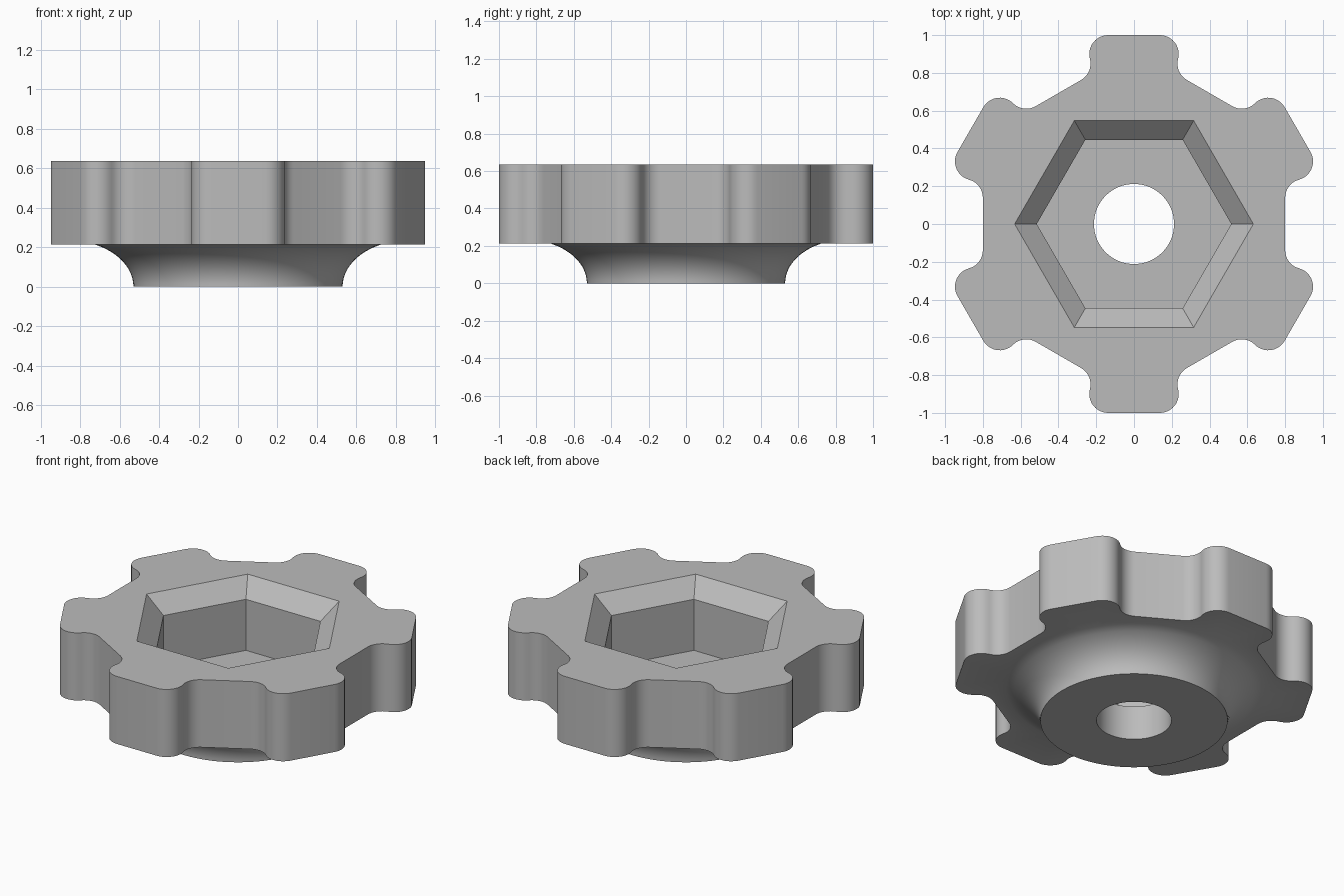
import bpy
import bmesh
from math import radians, cos, sin, sqrt, pi
from mathutils import Matrix, Vector

cube = bpy.data.objects.get("Cube")
if cube:
    bpy.data.objects.remove(cube, do_unlink=True)

TOP, PLATE, CHAMFER = 0.635, 0.213, 0.103
HOLE, SEGMENTS = 0.212, 96

grey = bpy.data.materials.new("plain grey")
grey.use_nodes = True
colour = (0.5, 0.5, 0.5, 1)
grey.diffuse_color = colour
grey.node_tree.nodes["Principled BSDF"].inputs["Base Color"].default_value = colour

bm = bmesh.new()


def arc(cx, cy, r, start, end, steps):
    angles = [radians(start + (end - start) * i / steps) for i in range(steps + 1)]
    return [Vector((cx + r * cos(a), cy + r * sin(a))) for a in angles]


def circle(r, count=SEGMENTS):
    return [Vector((r * cos(2 * pi * i / count), r * sin(2 * pi * i / count)))
            for i in range(count)]


def ring(points, z):
    """Closed loop of vertices at one height."""
    verts = [bm.verts.new((p.x, p.y, z)) for p in points]
    for a, b in zip(verts, verts[1:] + verts[:1]):
        bm.edges.new((a, b))
    return verts


def wall(a, b):
    """Quads between two loops of the same length."""
    n = len(a)
    for i in range(n):
        j = (i + 1) % n
        bm.faces.new((a[i], a[j], b[j], b[i]))


def cap(outer, inner):
    """Flat face between an outer loop and a hole."""
    edges = []
    for loop in (outer, inner):
        for a, b in zip(loop, loop[1:] + loop[:1]):
            edges.append(bm.edges.get((a, b)))
    bmesh.ops.triangle_fill(bm, edges=edges, use_beauty=True, normal=(0, 0, 1))


# Grip outline: one rounded lobe with root fillets, repeated six times
half = arc(0.137, 0.9, 0.1, 90, -15, 10) + arc(0.33, 0.849, 0.1, 165, 240, 8)[1:]
lobe = [Vector((-p.x, p.y)) for p in reversed(half)] + half
outline = []
for k in range(6):
    turn = Matrix.Rotation(radians(-60 * k), 2)
    outline += [turn @ p for p in lobe]

# Grip body
grip_top = ring(outline, TOP)
grip_bottom = ring(outline, PLATE)
wall(grip_top, grip_bottom)

# Chamfered hexagonal pocket
pocket_mouth = ring(circle(0.632, 6), TOP)
pocket_edge = ring(circle(0.515, 6), TOP - CHAMFER)
pocket_floor = ring(circle(0.515, 6), PLATE)
wall(pocket_mouth, pocket_edge)
wall(pocket_edge, pocket_floor)
cap(grip_top, pocket_mouth)

# Flared hub underneath, a concave elliptical sweep
hub = []
for i in range(13):
    z = PLATE * i / 12
    r = 0.53 + 0.335 * (1 - sqrt(1 - (z / 0.235) ** 2))
    hub.append(ring(circle(r), z))
for lower, upper in zip(hub, hub[1:]):
    wall(lower, upper)
cap(grip_bottom, hub[-1])

# Through hole
hole_top = ring(circle(HOLE), PLATE)
hole_bottom = ring(circle(HOLE), 0)
wall(hole_top, hole_bottom)
wall(hub[0], hole_bottom)
cap(pocket_floor, hole_top)

bmesh.ops.recalc_face_normals(bm, faces=bm.faces[:])
mesh = bpy.data.meshes.new("lobed_knob")
bm.to_mesh(mesh)
bm.free()
mesh.materials.append(grey)
knob = bpy.data.objects.new("lobed_knob", mesh)
bpy.context.collection.objects.link(knob)

bpy.ops.object.select_all(action="DESELECT")
knob.select_set(True)
bpy.context.view_layer.objects.active = knob
bpy.ops.object.shade_smooth_by_angle(angle=radians(30))
